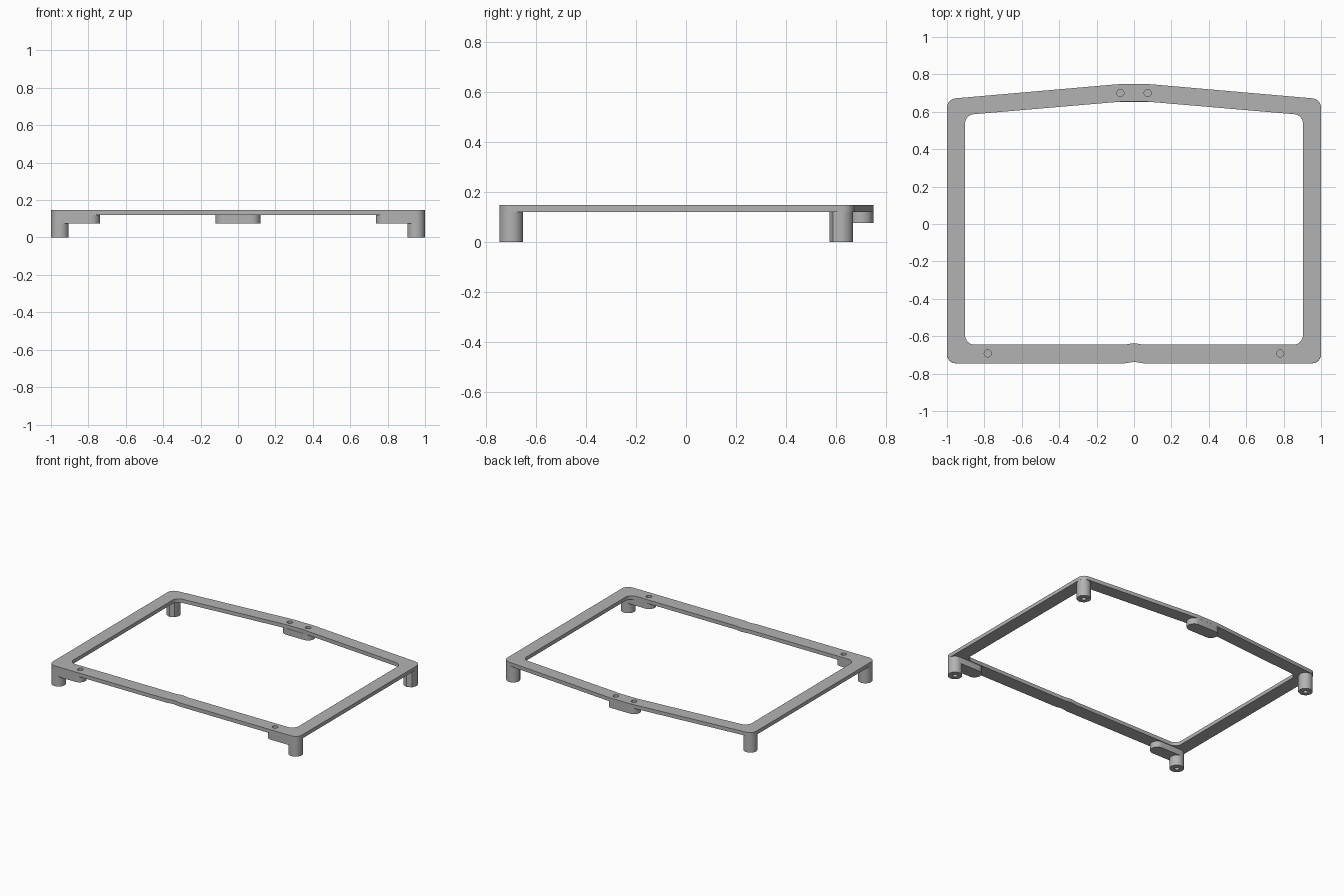
import bpy, bmesh, math
from mathutils import Vector

cube = bpy.data.objects.get("Cube")
if cube:
    bpy.data.objects.remove(cube)

grey = bpy.data.materials.new("plain grey")
grey.use_nodes = True
grey.diffuse_color = (0.45, 0.45, 0.45, 1)
grey.node_tree.nodes["Principled BSDF"].inputs["Base Color"].default_value = (0.45, 0.45, 0.45, 1)

TOP, UNDER, PAD_Z = 0.147, 0.12, 0.075
RIM = 0.0475  # half the rail width


def rounded(corners, steps=8):
    """Outline with each (x, y, radius) corner replaced by a fillet arc."""
    pts = []
    for i, (x, y, r) in enumerate(corners):
        p = Vector((x, y))
        a = (Vector(corners[i - 1][:2]) - p).normalized()
        b = (Vector(corners[(i + 1) % len(corners)][:2]) - p).normalized()
        if r == 0:
            pts.append(p)
            continue
        half = a.angle(b) / 2
        centre = p + (a + b).normalized() * r / math.sin(half)
        reach = r / math.tan(half)
        start, end = p + a * reach - centre, p + b * reach - centre
        sweep = math.pi - 2 * half
        turn = 1 if start.cross(end) > 0 else -1
        for k in range(steps + 1):
            t = turn * sweep * k / steps
            c, s = math.cos(t), math.sin(t)
            pts.append(centre + Vector((start.x * c - start.y * s, start.x * s + start.y * c)))
    return pts


def finish(name, bm):
    bmesh.ops.recalc_face_normals(bm, faces=bm.faces)
    mesh = bpy.data.meshes.new(name)
    bm.to_mesh(mesh)
    bm.free()
    mesh.materials.append(grey)
    obj = bpy.data.objects.new(name, mesh)
    bpy.context.collection.objects.link(obj)
    return obj


def prism(name, outline, z0, z1):
    bm = bmesh.new()
    face = bm.faces.new([bm.verts.new((p[0], p[1], z0)) for p in outline])
    up = bmesh.ops.extrude_face_region(bm, geom=[face])
    verts = [g for g in up["geom"] if isinstance(g, bmesh.types.BMVert)]
    bmesh.ops.translate(bm, verts=verts, vec=(0, 0, z1 - z0))
    # the extrusion drops the base face, so cap it again when needed
    bmesh.ops.holes_fill(bm, edges=[e for e in bm.edges if e.is_boundary])
    return finish(name, bm)


def arc(x, y, r, a0, a1, steps):
    return [(x + r * math.cos(a0 + (a1 - a0) * k / steps),
             y + r * math.sin(a0 + (a1 - a0) * k / steps)) for k in range(steps)]


def disc(x, y, r, steps=32):
    return arc(x, y, r, 0, math.tau, steps)


def pad(name, x0, x1, y):
    q = math.pi / 2
    outline = arc(x1 - RIM, y, RIM, -q, q, 16) + [(x1 - RIM, y + RIM)]
    outline += arc(x0 + RIM, y, RIM, q, 3 * q, 16) + [(x0 + RIM, y - RIM)]
    return prism(name, outline, PAD_Z, UNDER)


def ring(name, outer, inner, z0, z1):
    bm = bmesh.new()
    loops = [[bm.verts.new((p.x, p.y, z)) for p in pts]
             for pts, z in ((outer, z0), (outer, z1), (inner, z1), (inner, z0))]
    n = len(outer)
    for a, b in zip(loops, loops[1:] + loops[:1]):
        for i in range(n):
            j = (i + 1) % n
            bm.faces.new((a[i], a[j], b[j], b[i]))
    return finish(name, bm)


def frame_outline(x, front, back, peak, flat, bump):
    half = [(bump, front, 0), (x, front, 0.05), (x, back, 0.05), (flat, peak, 0.5)]
    mirrored = [(-px, py, r) for px, py, r in reversed(half)]
    return rounded(half + mirrored + [(0, front + 0.008, 0)])


# Frame with its arched back rail and a slight kink in the front rail
frame = ring("frame", frame_outline(1, -0.745, 0.668, 0.748, 0.08, 0.05),
             frame_outline(0.903, -0.645, 0.583, 0.655, 0.06, 0.05), UNDER, TOP)

# Pads under the screw holes
back_pad = pad("back_pad", -0.12, 0.12, 0.7)
front_pads = [pad("front_pad_left", 0.738, 1, -0.6975),
              pad("front_pad_right", -1, -0.738, -0.6975)]

# Legs: round at the front, faceted on the inner side at the back
legs = []
for side, s in (("left", 1), ("right", -1)):
    x = s * (1 - RIM)
    legs.append((prism("front_leg_" + side, disc(x, -0.6975, RIM), 0, UNDER), x, -0.6975))
    half_round = arc(x, 0.62, RIM, 0, math.pi, 16) + arc(x, 0.62, RIM, math.pi, math.tau, 4)
    legs.append((prism("back_leg_" + side, half_round, 0, UNDER), x, 0.62))


def drill(x, y, r, z0, z1, targets):
    cutter = prism("hole_cutter", disc(x, y, r, 24), z0, z1)
    cutter.hide_render = True
    for obj in targets:
        mod = obj.modifiers.new("hole", 'BOOLEAN')
        mod.operation, mod.solver, mod.object = 'DIFFERENCE', 'EXACT', cutter
        with bpy.context.temp_override(object=obj, active_object=obj):
            bpy.ops.object.modifier_apply(modifier=mod.name)
    bpy.data.objects.remove(cutter)


# Blind screw holes from above, and in the feet from below
for s, front_pad in ((1, front_pads[0]), (-1, front_pads[1])):
    drill(s * 0.073, 0.7, 0.019, 0.095, 0.2, [frame, back_pad])
    drill(s * 0.782, -0.692, 0.019, 0.095, 0.2, [frame, front_pad])
for leg, x, y in legs:
    drill(x, y, 0.016, -0.05, 0.08, [leg])

# Smooth curved sides, crisp edges
bpy.ops.object.select_all(action='DESELECT')
for obj in [frame, back_pad] + front_pads + [leg[0] for leg in legs]:
    obj.select_set(True)
    bpy.context.view_layer.objects.active = obj
bpy.ops.object.shade_smooth_by_angle(angle=math.radians(30))
